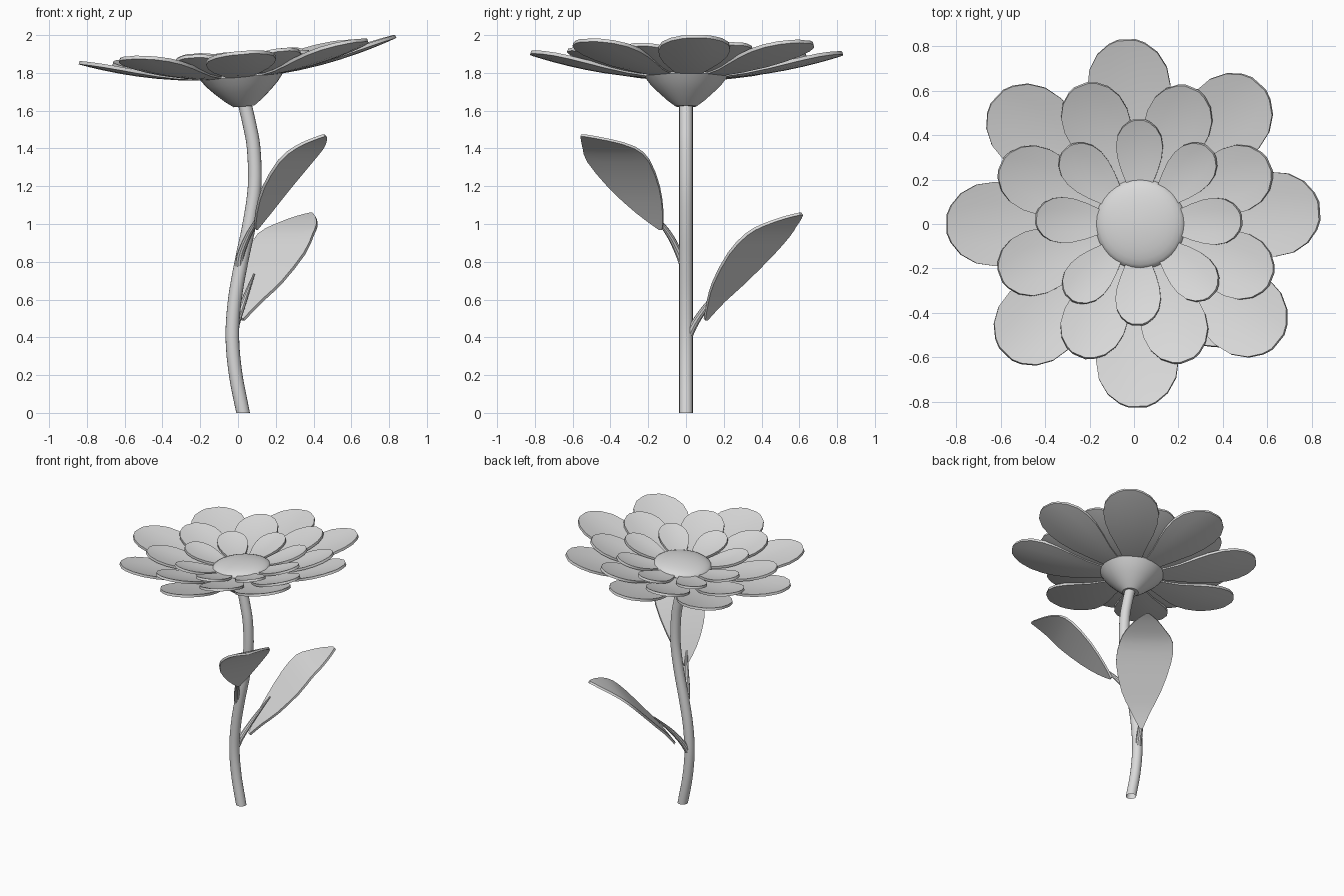
import bpy, bmesh, math
from mathutils import Vector, Matrix

if "Cube" in bpy.data.objects:
    bpy.data.objects.remove(bpy.data.objects["Cube"])

grey = bpy.data.materials.new("plain_grey")
grey.diffuse_color = (0.7, 0.7, 0.7, 1)
grey.use_nodes = True
grey.node_tree.nodes["Principled BSDF"].inputs["Base Color"].default_value = grey.diffuse_color

# Flower head leans slightly, rising towards +x
PIVOT = Vector((0.018, 0, 1.785))
HEAD = Matrix.Translation(PIVOT) @ Matrix.Rotation(math.radians(-4.8), 4, 'Y')


def loft(name, rings, matrix=None, foot=True):
    """Skin closed rings of points and cap the ends."""
    bm = bmesh.new()
    rows = [[bm.verts.new(p) for p in ring] for ring in rings]
    n = len(rows[0])
    for a, b in zip(rows, rows[1:]):
        for i in range(n):
            j = (i + 1) % n
            bm.faces.new((a[i], a[j], b[j], b[i]))
    if foot:
        bm.faces.new(rows[0])
    bm.faces.new(rows[-1])
    bmesh.ops.recalc_face_normals(bm, faces=bm.faces[:])
    mesh = bpy.data.meshes.new(name)
    bm.to_mesh(mesh)
    bm.free()
    mesh.materials.append(grey)
    obj = bpy.data.objects.new(name, mesh)
    bpy.context.collection.objects.link(obj)
    if matrix:
        obj.matrix_world = matrix
    bpy.ops.object.select_all(action='DESELECT')
    obj.select_set(True)
    bpy.context.view_layer.objects.active = obj
    bpy.ops.object.shade_smooth_by_angle(angle=math.radians(35))
    return obj


def smooth_path(points, steps=4):
    """Catmull-Rom curve through points of any dimension."""
    pts = [Vector(p) for p in points]
    pts = [pts[0] * 2 - pts[1]] + pts + [pts[-1] * 2 - pts[-2]]
    out = []
    for a, b, c, d in zip(pts, pts[1:], pts[2:], pts[3:]):
        for s in range(steps):
            t = s / steps
            out.append(0.5 * (2 * b + (c - a) * t + (2 * a - 5 * b + 4 * c - d) * t * t
                              + (3 * b - a - 3 * c + d) * t ** 3))
    return out + [pts[-2]]


def tube(name, points, sides=16, foot=True):
    """Round tube along (x, y, z, radius) points."""
    path = smooth_path(points)
    rings = []
    for i, p in enumerate(path):
        tan = (path[min(i + 1, len(path) - 1)] - path[max(i - 1, 0)]).to_3d().normalized()
        if i == 0 and p.z < 0.01:
            tan = Vector((0, 0, 1))          # flat foot
        u = Vector((0, 1, 0)).cross(tan).normalized()
        v = tan.cross(u)
        rings.append([p.to_3d() + p.w * (math.cos(a) * u + math.sin(a) * v)
                      for a in (math.tau * k / sides for k in range(sides))])
    return loft(name, rings, foot=foot)


def revolve(name, profile, matrix, sides=32):
    return loft(name, [[(r * math.cos(math.tau * k / sides), r * math.sin(math.tau * k / sides), z)
                        for k in range(sides)] for r, z in profile], matrix)


def slab_ring(center, side, up, thick, cup):
    """Thin cupped cross-section: top edge left to right, then bottom edge back."""
    cols = (-1, -0.5, 0, 0.5, 1)
    top = [center + side * c + up * (cup * c * c) for c in cols]
    return top + [p - up * thick for p in reversed(top)]


# Stem, open at the foot
tube("stem", [(0.027, 0, 0, .036), (-0.012, 0, 0.2, .036), (-0.03, 0, 0.4, .036),
              (-0.017, 0, 0.6, .036), (0.018, 0, 0.8, .036), (0.06, 0, 1.0, .036),
              (0.088, 0, 1.2, .036), (0.083, 0, 1.4, .036), (0.06, 0, 1.53, .036),
              (0.03, 0, 1.66, .036)], foot=False)

# Calyx under the petals and domed centre above them
revolve("calyx", [(0.055, -0.163), (0.10, -0.13), (0.15, -0.085), (0.19, -0.045),
                  (0.22, -0.005), (0.21, 0.012)], HEAD)
dome = [(0.19, -0.01)] + [(0.203 * math.cos(a), 0.022 + 0.052 * math.sin(a))
                          for a in (math.pi / 2 * k / 7 for k in range(7))] + [(0.01, 0.074)]
revolve("flower_center", dome, HEAD @ Matrix.Translation((0.013, 0, 0)))

# Petals: (distance, half width) as fractions of petal length
SHAPE = [(0.12, 0.05), (0.25, 0.08), (0.38, 0.122), (0.52, 0.178), (0.64, 0.214),
         (0.75, 0.227), (0.85, 0.212), (0.93, 0.165), (0.98, 0.1), (1.0, 0.05)]


def petal(name, length, angle, base, rise, power, shift):
    rings = []
    for t, w in SHAPE:
        slope = power * rise / length * t ** (power - 1)
        up = Vector((-slope, 0, 1)).normalized()
        rings.append(slab_ring(Vector((t * length, 0, base + rise * t ** power)),
                               Vector((0, w * length, 0)), up, 0.018,
                               0.022 * length * (w / 0.227) ** 2))
    loft(name, rings, HEAD @ Matrix.Translation((shift, 0, 0))
         @ Matrix.Rotation(math.radians(angle), 4, 'Z'))


# name, base height, curl power, sideways shift, [(angle, length, rise)]
LAYERS = [
    ("outer_petal", 0.002, 2.1, -0.012,
     [(4, .84, .145), (48, .845, .14), (92, .825, .127), (137, .835, .135),
      (180, .835, .147), (225.5, .815, .15), (271.5, .82, .127), (321, .84, .14)]),
    ("middle_petal", 0.012, 2.4, -0.005,
     [(24, .66, .115), (67, .66, .115), (111, .665, .125), (156, .655, .12),
      (201, .645, .12), (247, .64, .12), (291, .655, .115), (338, .66, .11)]),
    ("inner_petal", 0.022, 2.4, 0.006,
     [(2, .465, .08), (46, .465, .08), (89, .465, .08), (134, .465, .08),
      (177, .455, .085), (227, .45, .085), (270, .45, .085), (317, .46, .085)]),
]
for name, base, power, shift, petals in LAYERS:
    for i, (angle, length, rise) in enumerate(petals):
        petal(f"{name}_{i + 1}", length, angle, base, rise, power, shift)


# Leaves: rows of (x, y, z, half width), widened along one direction
def leaf(name, rows, side):
    side = Vector(side).normalized()
    along = Vector(rows[-1][:3]) - Vector(rows[0][:3])
    up = along.cross(side).normalized()
    if up.z < 0:
        up = -up
    loft(name, [slab_ring(p.to_3d(), side * max(p.w, 0.006), up, 0.016, 0.0)
                for p in smooth_path(rows, 2)])


leaf("front_leaf", [(0.09, -0.13, 0.98, .01), (0.13, -0.19, 1.07, .08), (0.2, -0.27, 1.2, .15),
                    (0.3, -0.355, 1.34, .185), (0.37, -0.405, 1.41, .155),
                    (0.42, -0.475, 1.45, .085), (0.455, -0.545, 1.475, .01)], (0.47, 0.88, 0))
leaf("back_leaf", [(0.02, 0.10, 0.5, .01), (0.07, 0.155, 0.6, .07), (0.125, 0.225, 0.7, .135),
                   (0.2, 0.34, 0.85, .19), (0.25, 0.43, 0.95, .185), (0.305, 0.49, 1.0, .14),
                   (0.355, 0.56, 1.04, .07), (0.385, 0.605, 1.06, .01)], (0.78, -0.62, 0))

# Leaf stalks, curving out of the stem and fading into the leaf bases
tube("front_leaf_stalk", [(0.002, 0, 0.73, .022), (0.012, -0.032, 0.83, .02),
                          (0.05, -0.08, 0.93, .017), (0.088, -0.13, 1.0, .013),
                          (0.12, -0.18, 1.06, .005)], 10)
tube("back_leaf_stalk", [(-0.03, 0.01, 0.40, .022), (-0.008, 0.05, 0.48, .02),
                         (0.02, 0.105, 0.56, .017), (0.045, 0.165, 0.63, .013),
                         (0.085, 0.265, 0.735, .005)], 10)
